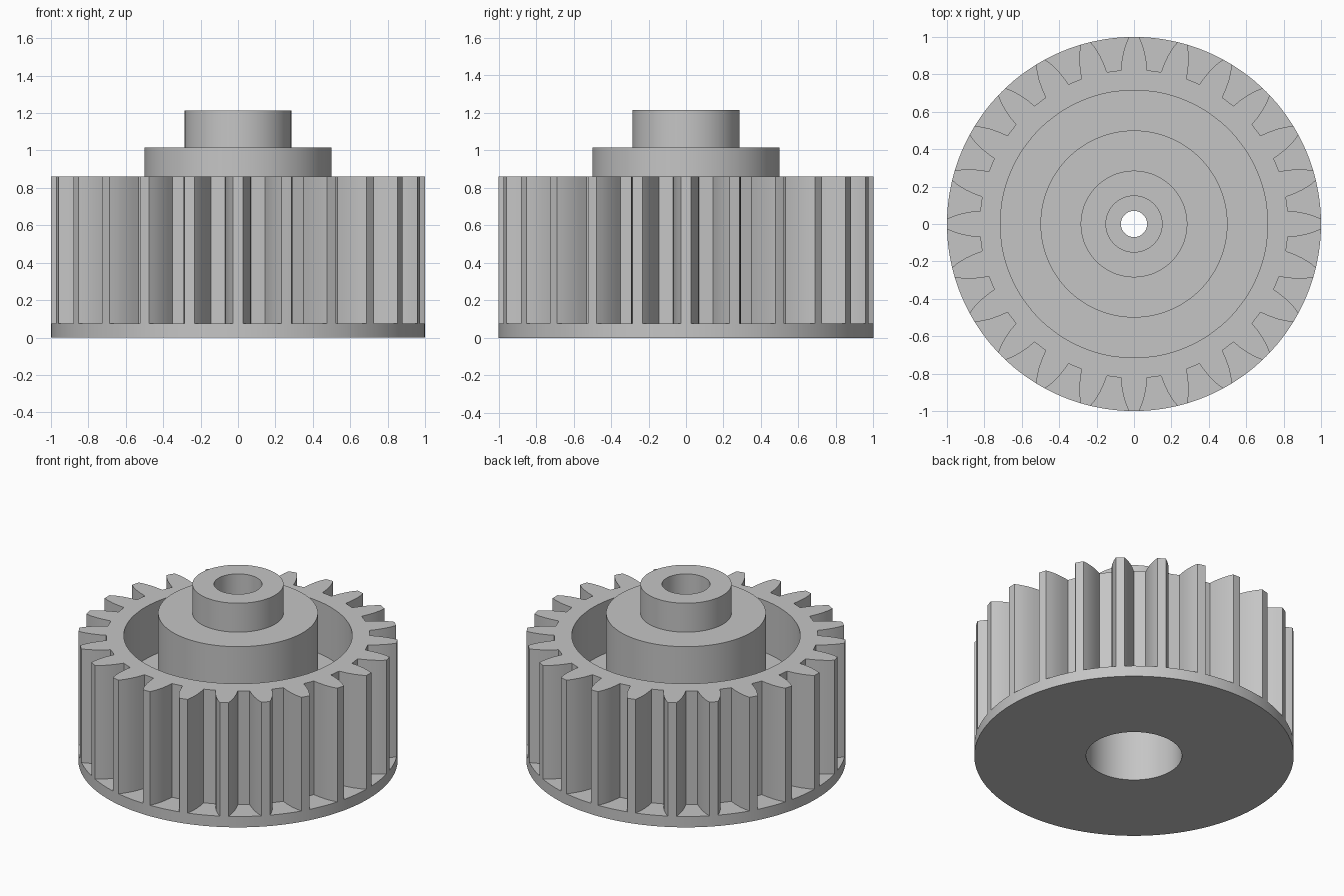
import bpy, bmesh
from math import radians, sin, cos, tau

if "Cube" in bpy.data.objects:
    bpy.data.objects.remove(bpy.data.objects["Cube"], do_unlink=True)

TEETH = 24
BASE_TOP, RIM_TOP = 0.075, 0.86
RIM_INNER = 0.715

grey = bpy.data.materials.new("plain grey")
grey.use_nodes = True
colour = (0.56, 0.56, 0.56, 1)
grey.diffuse_color = colour
grey.node_tree.nodes["Principled BSDF"].inputs["Base Color"].default_value = colour


def polar(r, a, z):
    return (r * cos(a), r * sin(a), z)


def loft(name, loops):
    """Close a ring of equally long vertex loops into a solid."""
    bm = bmesh.new()
    rings = [[bm.verts.new(p) for p in loop] for loop in loops]
    for i, ring in enumerate(rings):
        other = rings[(i + 1) % len(rings)]
        n = len(ring)
        for j in range(n):
            k = (j + 1) % n
            bm.faces.new((ring[j], ring[k], other[k], other[j]))
    bmesh.ops.recalc_face_normals(bm, faces=bm.faces)
    mesh = bpy.data.meshes.new(name)
    bm.to_mesh(mesh)
    bm.free()
    mesh.materials.append(grey)
    obj = bpy.data.objects.new(name, mesh)
    bpy.context.collection.objects.link(obj)
    bpy.ops.object.select_all(action='DESELECT')
    obj.select_set(True)
    bpy.context.view_layer.objects.active = obj
    bpy.ops.object.shade_smooth_by_angle(angle=radians(25))
    return obj


# Base flange, web, stepped hub and bore: one turned profile of radius, height
profile = [(0.30, 0), (1, 0), (1, BASE_TOP), (0.75, BASE_TOP), (0.75, 0.5),
           (0.5, 0.5), (0.5, 1.015), (0.285, 1.015), (0.285, 1.215),
           (0.15, 1.215), (0.15, 0.72), (0.07, 0.72), (0.07, 0.6), (0.30, 0.6)]
SEG = 144
loft("flanged_hub", [[polar(r, tau * j / SEG, z) for j in range(SEG)]
                     for r, z in profile])

# Toothed rim: half a tooth flank as angle, radius, mirrored and repeated
flank = [(4.9, 0.825), (4.35, 0.87), (3.55, 0.92), (2.55, 0.965), (1.55, 1)]
tooth = [(-a, r) for a, r in flank] + [(0, 1)] + flank[::-1]
outline = [(radians(a) + tau * t / TEETH, r)
           for t in range(TEETH) for a, r in tooth]
loft("toothed_rim", [
    [polar(r, a, BASE_TOP) for a, r in outline],
    [polar(r, a, RIM_TOP) for a, r in outline],
    [polar(RIM_INNER, a, RIM_TOP) for a, r in outline],
    [polar(RIM_INNER, a, BASE_TOP) for a, r in outline],
])
